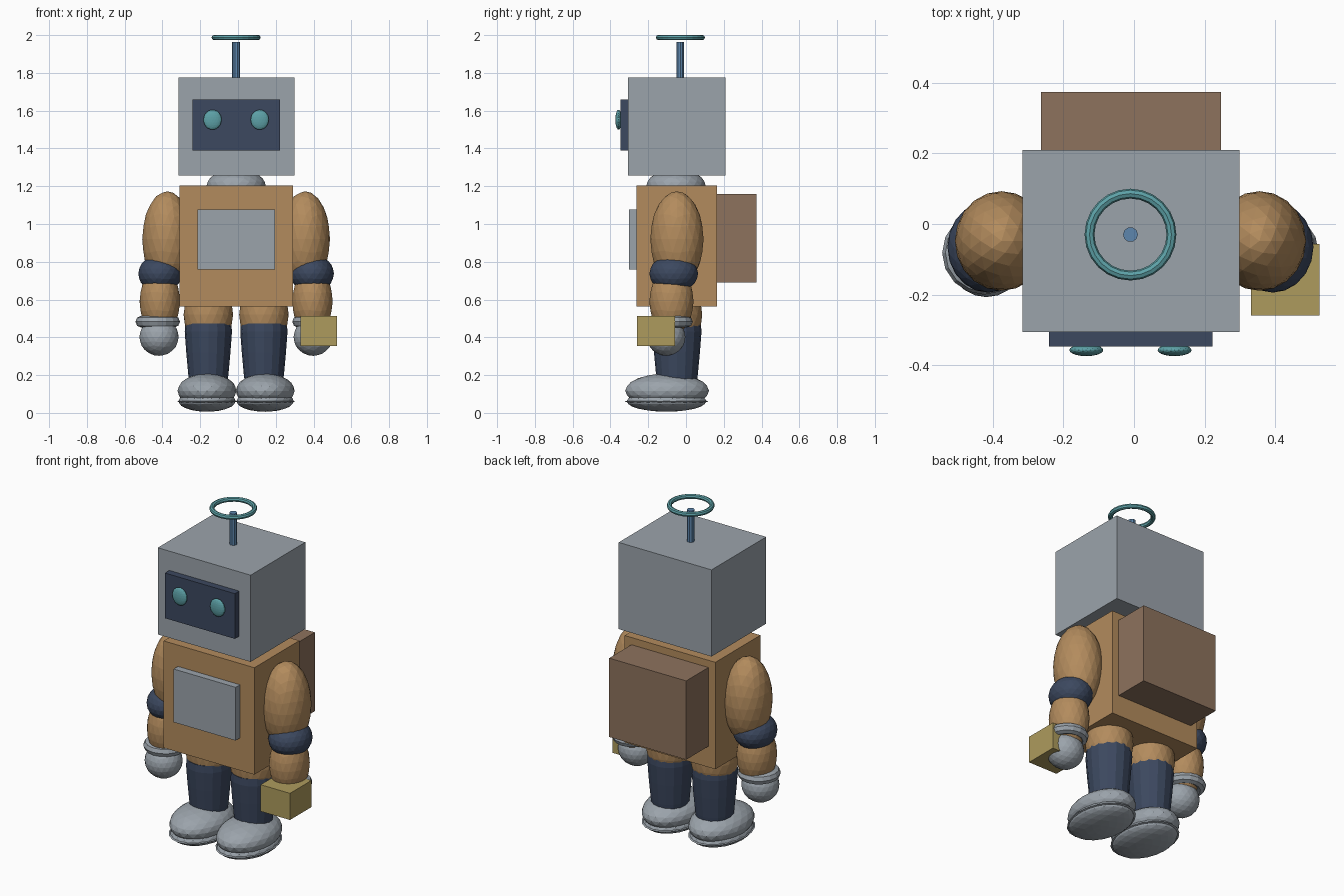
import bpy, bmesh, math
from mathutils import Matrix

if "Cube" in bpy.data.objects:
    bpy.data.objects.remove(bpy.data.objects["Cube"])

CX = -0.01  # the figure's own centre line


def material(name, r, g, b):
    m = bpy.data.materials.new(name)
    m.diffuse_color = (r, g, b, 1)
    m.use_nodes = True
    m.node_tree.nodes["Principled BSDF"].inputs["Base Color"].default_value = m.diffuse_color
    return m


GREY = material("grey", .33, .37, .41)
ORANGE = material("orange", .45, .26, .11)
NAVY = material("navy", .045, .065, .115)
TEAL = material("teal", .11, .36, .39)
BROWN = material("brown", .27, .17, .11)
OLIVE = material("olive", .42, .33, .11)
BLUE = material("blue", .11, .24, .42)


def finish(bm, name, mat):
    bmesh.ops.recalc_face_normals(bm, faces=bm.faces)
    me = bpy.data.meshes.new(name)
    bm.to_mesh(me)
    bm.free()
    me.materials.append(mat)
    ob = bpy.data.objects.new(name, me)
    bpy.context.collection.objects.link(ob)
    return ob


def box(name, x, y, z, mat):
    """Box from (min, max) pairs."""
    bm = bmesh.new()
    bmesh.ops.create_cube(bm, size=1)
    spans = (x, y, z)
    for v in bm.verts:
        v.co = [(a + b) / 2 + c * (b - a) for (a, b), c in zip(spans, v.co)]
    return finish(bm, name, mat)


def ball(name, loc, radii, mat, sub=3):
    """Faceted ellipsoid."""
    bm = bmesh.new()
    bmesh.ops.create_icosphere(bm, subdivisions=sub, radius=1)
    bm.transform(Matrix.Translation(loc) @ Matrix.Diagonal((*radii, 1)))
    return finish(bm, name, mat)


def lathe(name, loc, profile, mat, n=16, closed=False, sy=1.0, tilt=0.0):
    """Rings of (radius, z); closed profiles make a torus, open ones are capped."""
    bm = bmesh.new()
    rings = [[bm.verts.new((r * math.cos(2 * math.pi * i / n),
                            sy * r * math.sin(2 * math.pi * i / n), z))
              for i in range(n)] for r, z in profile]
    pairs = list(zip(rings, rings[1:]))
    if closed:
        pairs.append((rings[-1], rings[0]))
    else:
        bm.faces.new(rings[0])
        bm.faces.new(rings[-1])
    for a, b in pairs:
        for i in range(n):
            j = (i + 1) % n
            bm.faces.new((a[i], a[j], b[j], b[i]))
    bm.transform(Matrix.Translation(loc) @ Matrix.Rotation(tilt, 4, 'X'))
    return finish(bm, name, mat)


def torus(name, loc, major, minor, mat, n=24, m=8, tilt=0.0):
    prof = [(major + minor * math.cos(2 * math.pi * k / m),
             minor * math.sin(2 * math.pi * k / m)) for k in range(m)]
    return lathe(name, loc, prof, mat, n, True, tilt=tilt)


# Head, visor and antenna
box("head", (-.316, .298), (-.306, .21), (1.257, 1.775), GREY)
box("visor", (-.24, .222), (-.347, -.29), (1.39, 1.66), NAVY)
lathe("antenna_rod", (CX, -.03, 0), [(.021, 1.74), (.021, 1.963)], BLUE, 10)
torus("antenna_ring", (CX, -.03, 1.987), .116, .014, TEAL)

# Neck, body, chest panel, backpack
ball("neck", (CX, -.053, 1.2), (.158, .158, .09), GREY)
box("torso", (-.309, .291), (-.261, .164), (.564, 1.203), ORANGE)
box("chest_panel", (-.214, .196), (-.302, -.25), (.758, 1.076), GREY)
box("backpack", (-.263, .246), (.15, .374), (.689, 1.16), BROWN)

# Carried block
box("hand_block", (.331, .525), (-.259, -.057), (.355, .514), OLIVE)

for side, s in (("left", -1), ("right", 1)):
    # Eye
    ball(side + "_eye", (CX + s * .125, -.357, 1.552), (.048, .017, .053), TEAL, 3)

    # Arm
    ax = CX + s * .365
    ball(side + "_upper_arm", (ax, -.048, .92), (.132, .141, .253), ORANGE)
    ball(side + "_elbow", (CX + s * .402, -.065, .737), (.116, .129, .1), NAVY)
    ball(side + "_forearm", (CX + s * .404, -.077, .59), (.107, .117, .18), ORANGE)
    torus(side + "_cuff", (CX + s * .415, -.082, .483), .087, .031, GREY, 16, 8)
    ball(side + "_hand", (CX + s * .408, -.105, .402), (.104, .102, .1), GREY)

    # Leg
    lx = CX + s * .147
    ball(side + "_thigh", (lx, -.045, .52), (.131, .131, .18), ORANGE)
    lathe(side + "_shin", (lx, -.048, 0),
          [(.098, .14), (.106, .2), (.117, .32), (.125, .43), (.122, .472)],
          NAVY, 16, sy=1.04)

    # Shoe
    fx = CX + s * .154
    ball(side + "_shoe", (fx, -.1, .117), (.156, .222, .092), GREY)
    ball(side + "_sole", (fx, -.103, .06), (.158, .222, .012), GREY)
    ball(side + "_sole_base", (fx, -.103, .062), (.152, .212, .056), GREY)
